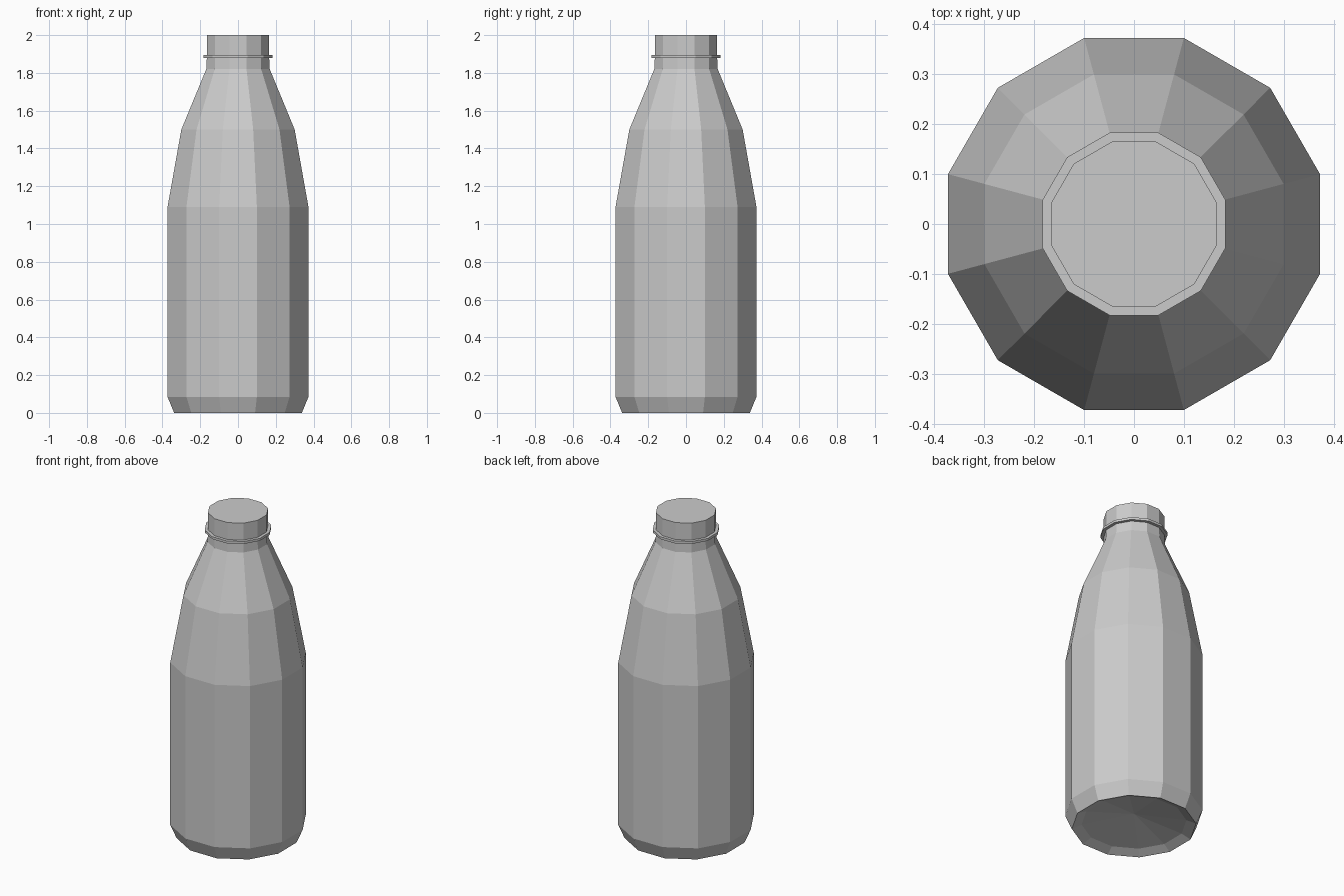
import bpy, bmesh, math

if "Cube" in bpy.data.objects:
    bpy.data.objects.remove(bpy.data.objects["Cube"])

SIDES = 12


def lathe(name, profile):
    """Spin (flat-to-centre distance, height) points into a 12-sided shell."""
    bm = bmesh.new()
    rings = []
    for d, z in profile:
        if d == 0:
            rings.append([bm.verts.new((0, 0, z))] * SIDES)
            continue
        r = d / math.cos(math.pi / SIDES)
        angles = [2 * math.pi * (i + 0.5) / SIDES for i in range(SIDES)]
        rings.append([bm.verts.new((r * math.cos(a), r * math.sin(a), z)) for a in angles])
    for low, high in zip(rings, rings[1:]):
        for i in range(SIDES):
            j = (i + 1) % SIDES
            corners = dict.fromkeys((low[i], low[j], high[j], high[i]))
            bm.faces.new(list(corners))
    mesh = bpy.data.meshes.new(name)
    bm.to_mesh(mesh)
    bm.free()
    obj = bpy.data.objects.new(name, mesh)
    bpy.context.collection.objects.link(obj)
    return obj


# Body with hollowed base, tapering shoulders and neck
lathe("bottle_body", [(0, 0.08), (0.285, 0.025), (0.338, 0), (0.373, 0.085),
                      (0.373, 1.09), (0.30, 1.50), (0.168, 1.82), (0.165, 1.88)])

# Thin collar below the cap
lathe("neck_collar", [(0.165, 1.88), (0.183, 1.88), (0.183, 1.895), (0.165, 1.895)])

# Cap with a flat top
lathe("cap", [(0.165, 1.895), (0.165, 2.0), (0, 2.0)])
